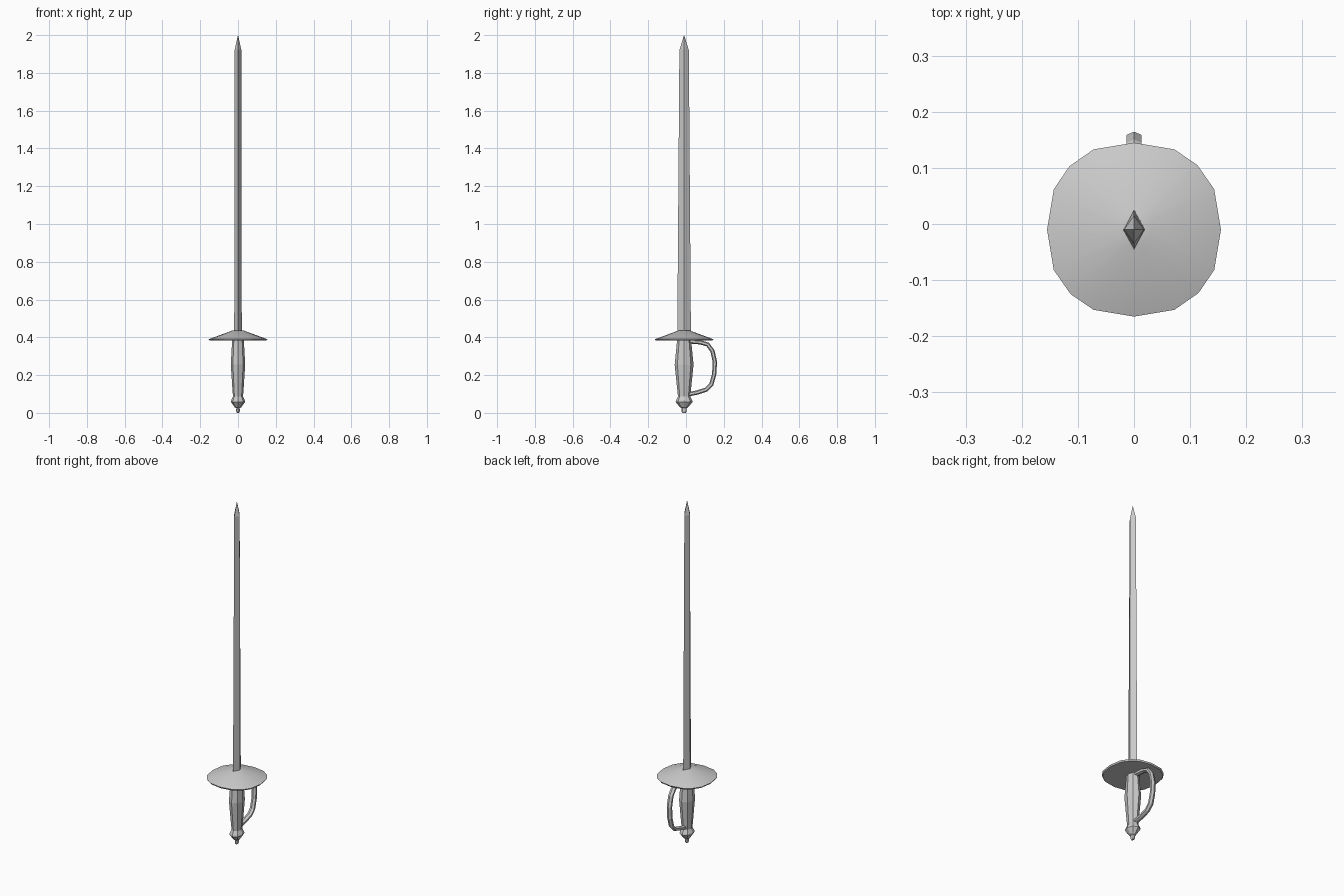
import bpy, bmesh
from math import sin, cos, pi
from mathutils import Vector

if "Cube" in bpy.data.objects:
    bpy.data.objects.remove(bpy.data.objects["Cube"])

AXIS_Y = -0.01


def loft(name, rings, smooth=False):
    """Skin a list of equal-length point rings and cap both ends."""
    bm = bmesh.new()
    loops = [[bm.verts.new(p) for p in ring] for ring in rings]
    n = len(loops[0])
    for a, b in zip(loops, loops[1:]):
        for i in range(n):
            j = (i + 1) % n
            bm.faces.new((a[i], a[j], b[j], b[i]))
    bm.faces.new(loops[0][::-1])
    bm.faces.new(loops[-1])
    bmesh.ops.remove_doubles(bm, verts=bm.verts, dist=1e-5)
    bmesh.ops.recalc_face_normals(bm, faces=bm.faces)
    mesh = bpy.data.meshes.new(name)
    bm.to_mesh(mesh)
    bm.free()
    ob = bpy.data.objects.new(name, mesh)
    bpy.context.collection.objects.link(ob)
    if smooth:
        bpy.ops.object.select_all(action='DESELECT')
        ob.select_set(True)
        bpy.context.view_layer.objects.active = ob
        bpy.ops.object.shade_smooth_by_angle(angle=0.6)
    return ob


def oval(rx, ry, z, n):
    return [(rx * cos(2 * pi * i / n), AXIS_Y + ry * sin(2 * pi * i / n), z)
            for i in range(n)]


# Blade: tapering diamond section with a short point
loft("blade", [oval(rx, ry, z, 4) for rx, ry, z in
               [(0.02, 0.036, 0.42), (0.018, 0.025, 1.92), (0.0004, 0.0004, 2.0)]])

# Guard: shallow cone with a slightly uneven sixteen-sided outline
quarter = [(0.155, 0), (0.143, 0.072), (0.113, 0.115), (0.072, 0.143)]
outline = []
for k in range(4):
    for x, y in quarter:
        for _ in range(k):
            x, y = -y, x
        outline.append((x / 0.155, y / 0.155))
loft("guard", [[(x * r, AXIS_Y + y * r, z) for x, y in outline] for r, z in
               [(0.15, 0.382), (0.155, 0.390), (0.03, 0.436)]], smooth=True)

# Grip: swelling eight-sided handle
loft("grip", [oval(rx, ry, z, 8) for rx, ry, z in
              [(0.026, 0.032, 0.08), (0.03, 0.037, 0.13), (0.038, 0.05, 0.255),
               (0.031, 0.037, 0.386)]])

# Pommel with end button
loft("pommel", [oval(rx, ry, z, 8) for rx, ry, z in
                [(0.006, 0.009, 0.0), (0.01, 0.014, 0.008), (0.009, 0.013, 0.025),
                 (0.018, 0.022, 0.03), (0.037, 0.045, 0.058), (0.036, 0.043, 0.066),
                 (0.025, 0.031, 0.09)]])

# Knuckle bow: hexagonal section swept along a path in the yz plane
path = [Vector((0, y, z)) for y, z in
        [(0.0, 0.38), (0.075, 0.374), (0.115, 0.362), (0.14, 0.328), (0.153, 0.27),
         (0.149, 0.205), (0.134, 0.15), (0.108, 0.124), (0.06, 0.108), (0.01, 0.098)]]
rings = []
for i, p in enumerate(path):
    t = (path[min(i + 1, len(path) - 1)] - path[max(i - 1, 0)]).normalized()
    out = t.cross(Vector((1, 0, 0)))
    rings.append([p + Vector((0.0155 * sin(pi * k / 3), 0, 0)) + out * 0.0115 * cos(pi * k / 3)
                  for k in range(6)])
loft("knuckle_bow", rings)
